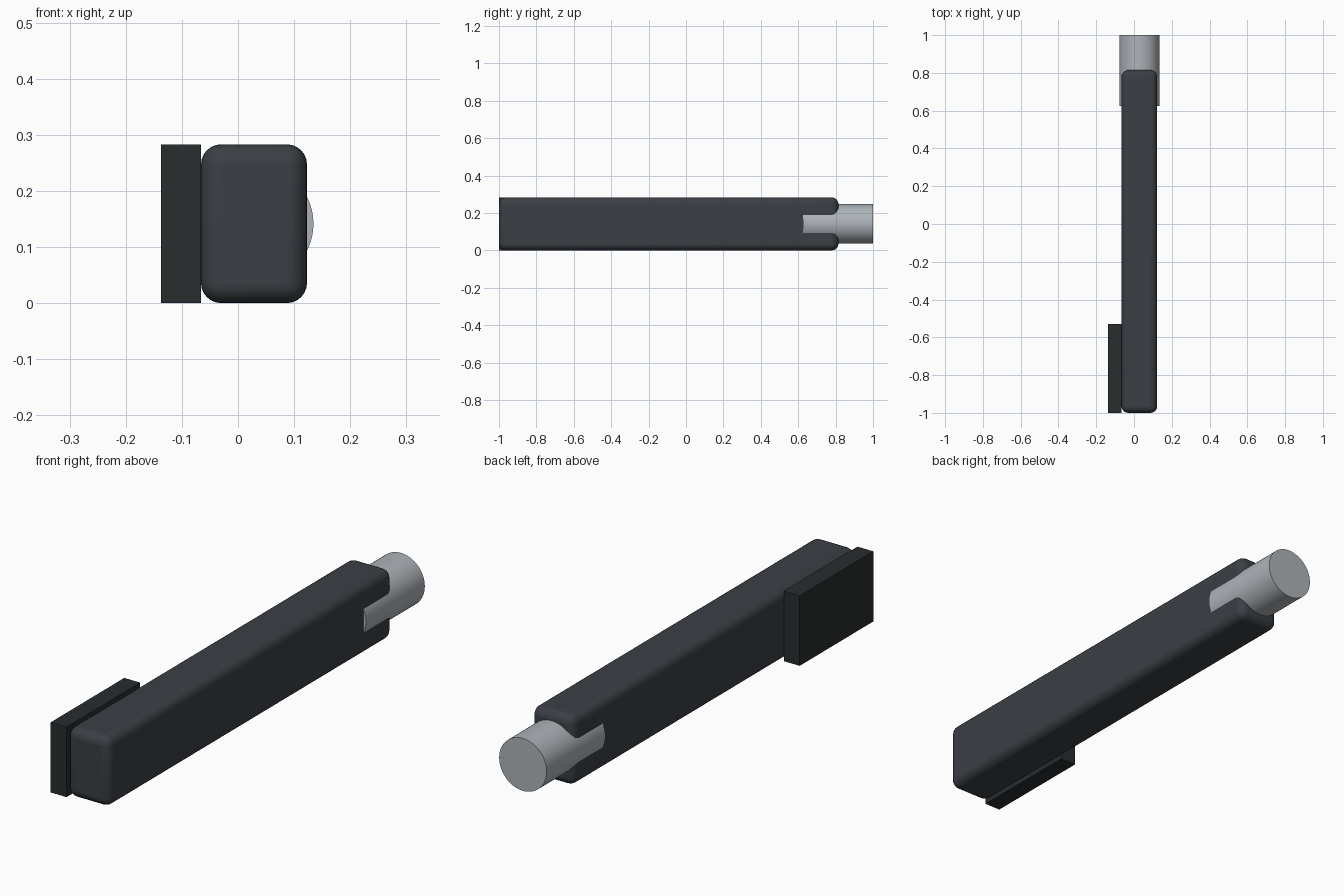
import bpy
from math import radians, pi

if "Cube" in bpy.data.objects:
    bpy.data.objects.remove(bpy.data.objects["Cube"])


def material(name, rgb):
    mat = bpy.data.materials.new(name)
    mat.diffuse_color = (*rgb, 1)
    mat.use_nodes = True
    mat.node_tree.nodes["Principled BSDF"].inputs["Base Color"].default_value = mat.diffuse_color
    return mat


def finish(obj, name, mat):
    obj.name = name
    obj.data.materials.append(mat)
    return obj


def box(name, lo, hi, mat):
    centre = [(a + b) / 2 for a, b in zip(lo, hi)]
    bpy.ops.mesh.primitive_cube_add(size=1, location=centre)
    obj = bpy.context.object
    obj.scale = [b - a for a, b in zip(lo, hi)]
    bpy.ops.object.transform_apply(location=False, rotation=False, scale=True)
    return finish(obj, name, mat)


casing = material("casing_grey", (0.043, 0.05, 0.058))
dark = material("dark_plate", (0.022, 0.026, 0.028))
metal = material("light_metal", (0.42, 0.45, 0.48))

# Long rounded body
body = box("body", (-0.066, -1.0, 0.0), (0.123, 0.815, 0.283), casing)
bevel = body.modifiers.new("rounded_edges", "BEVEL")
bevel.width = 0.036
bevel.segments = 6
bpy.ops.object.shade_smooth_by_angle(angle=radians(35))

# Flat plate on the left side, flush with the front end
box("side_plate", (-0.137, -1.0, 0.0), (-0.066, -0.53, 0.283), dark)

# Round barrel bulging through both sides of the back end
bpy.ops.mesh.primitive_cylinder_add(
    vertices=64, radius=0.106, depth=0.375,
    location=(0.0285, 0.8125, 0.1415), rotation=(pi / 2, 0, 0))
finish(bpy.context.object, "barrel", metal)
bpy.ops.object.shade_smooth_by_angle(angle=radians(35))
